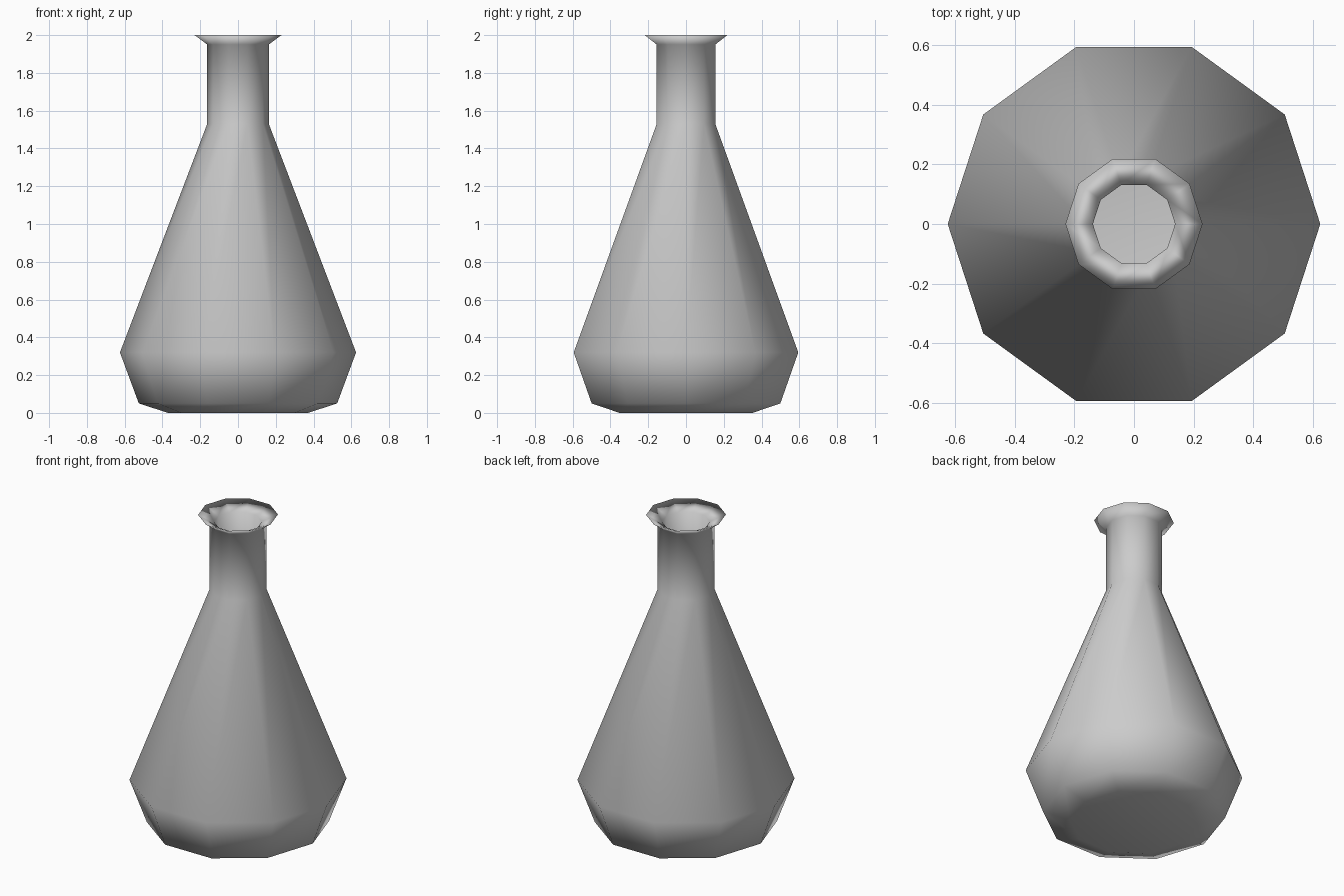
import bpy
import bmesh
import math

cube = bpy.data.objects.get("Cube")
if cube:
    bpy.data.objects.remove(cube, do_unlink=True)

SIDES = 10

glass = bpy.data.materials.new("grey_glass")
glass.use_nodes = True
colour = (0.6, 0.6, 0.6, 1)
glass.diffuse_color = colour
glass.node_tree.nodes["Principled BSDF"].inputs["Base Color"].default_value = colour


def lathe(name, profile, material):
    """Spin a (radius, height) profile and close both ends with a flat cap."""
    bm = bmesh.new()
    rings = []
    for radius, z in profile:
        angles = [math.tau * i / SIDES for i in range(SIDES)]
        rings.append([bm.verts.new((radius * math.cos(a), radius * math.sin(a), z))
                      for a in angles])
    for low, high in zip(rings, rings[1:]):
        for i in range(SIDES):
            j = (i + 1) % SIDES
            bm.faces.new((low[i], low[j], high[j], high[i]))
    bm.faces.new(rings[0][::-1])
    bm.faces.new(rings[-1])
    bmesh.ops.recalc_face_normals(bm, faces=bm.faces)
    for face in bm.faces:
        face.smooth = True
    mesh = bpy.data.meshes.new(name)
    bm.to_mesh(mesh)
    bm.free()
    mesh.materials.append(material)
    obj = bpy.data.objects.new(name, mesh)
    bpy.context.collection.objects.link(obj)
    return obj


# Outer wall from the base up to the flared lip
outside = [(0.37, 0), (0.525, 0.05), (0.625, 0.32), (0.163, 1.53),
           (0.163, 1.95), (0.23, 2)]
# Inner wall from the mouth down to the inside floor
inside = [(0.138, 1.955), (0.138, 1.53), (0.597, 0.32), (0.503, 0.07), (0.36, 0.025)]

lathe("flask", outside + inside, glass)
